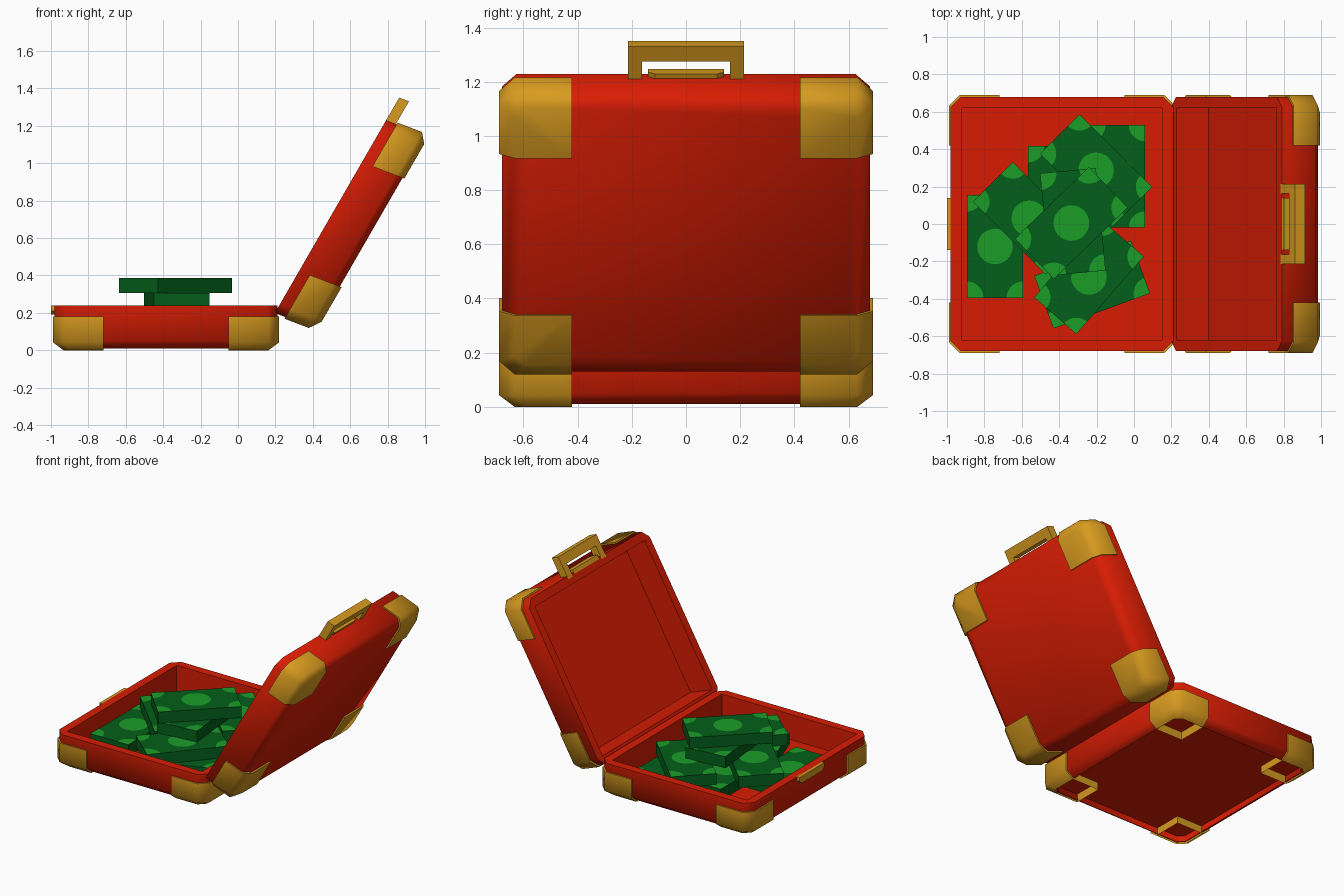
import bpy, bmesh, math
from mathutils import Matrix, Vector

if "Cube" in bpy.data.objects:
    bpy.data.objects.remove(bpy.data.objects["Cube"])


def material(name, rgb):
    m = bpy.data.materials.new(name)
    m.diffuse_color = (*rgb, 1)
    m.use_nodes = True
    m.node_tree.nodes["Principled BSDF"].inputs["Base Color"].default_value = m.diffuse_color
    return m


RED = material("red leather", (0.69, 0.012, 0.001))
GOLD = material("brass", (0.69, 0.33, 0.014))
DARK = material("dark green", (0.001, 0.115, 0.011))
LIGHT = material("light green", (0.011, 0.34, 0.022))

# Case halves share local axes: x = distance from hinge, y = width, z = depth from rim
L, W = 1.19, 0.68
TRAY = Matrix(((-1, 0, 0, 0.21), (0, 1, 0, 0), (0, 0, -1, 0.24), (0, 0, 0, 1)))
u = Vector((0.5, 0, 0.866))
w = Vector((0.866, 0, -0.5)) + 0.16 * u
LID = Matrix(((u.x, 0, w.x, 0.197), (0, 1, 0, 0), (u.z, 0, w.z, 0.199), (0, 0, 0, 1)))


def finish(bm, name, mats, matrix=None, smooth=False):
    if matrix:
        bm.transform(matrix)
        bmesh.ops.recalc_face_normals(bm, faces=bm.faces)
    me = bpy.data.meshes.new(name)
    bm.to_mesh(me)
    bm.free()
    ob = bpy.data.objects.new(name, me)
    bpy.context.collection.objects.link(ob)
    for m in mats:
        me.materials.append(m)
    if smooth:
        bpy.ops.object.select_all(action='DESELECT')
        ob.select_set(True)
        bpy.context.view_layer.objects.active = ob
        bpy.ops.object.shade_smooth_by_angle(angle=math.radians(60))
    return ob


def outline(inset, depth, c):
    """Rectangle with chamfered corners."""
    x0, x1, y = inset, L - inset, W - inset
    return [(x1, y - c, depth), (x1 - c, y, depth), (x0 + c, y, depth), (x0, y - c, depth),
            (x0, c - y, depth), (x0 + c, -y, depth), (x1 - c, -y, depth), (x1, c - y, depth)]


def loft(rings):
    bm = bmesh.new()
    loops = [[bm.verts.new(p) for p in outline(*r)] for r in rings]
    for a, b in zip(loops, loops[1:]):
        for i in range(8):
            j = (i + 1) % 8
            bm.faces.new((a[i], a[j], b[j], b[i]))
    bm.faces.new(loops[0])
    bm.faces.new(loops[-1])
    bmesh.ops.remove_doubles(bm, verts=bm.verts, dist=0.0005)
    bmesh.ops.recalc_face_normals(bm, faces=bm.faces)
    return bm


def shell(name, matrix, recessed):
    rings = [(0.06, 0.18, 0), (0.06, 0, 0), (0, 0, 0.055), (0, 0.19, 0.055), (0.052, 0.23, 0.04)]
    if recessed:  # hollow underside
        rings += [(0.058, 0.23, 0.04), (0.058, 0.188, 0.04)]
    finish(loft(rings), name, [RED], matrix, True)


def guard(name, matrix, sx, sy, framed):
    bm = loft([(0.03, 0.182, 0.05), (0.03, 0.06, 0.05), (-0.01, 0.06, 0.058),
               (-0.01, 0.197, 0.058), (0.047, 0.24, 0.042)])
    # keep only one corner of the cup
    for co, no in (((L / 2 + sx * (L / 2 - 0.26), 0, 0), (-sx, 0, 0)),
                   ((0, sy * 0.42, 0), (0, -sy, 0))):
        cut = bmesh.ops.bisect_plane(bm, geom=bm.verts[:] + bm.edges[:] + bm.faces[:],
                                     plane_co=co, plane_no=no, clear_outer=True)
        edges = [e for e in cut['geom_cut'] if isinstance(e, bmesh.types.BMEdge)]
        bmesh.ops.contextual_create(bm, geom=edges)
    bmesh.ops.recalc_face_normals(bm, faces=bm.faces)
    if framed:
        # open window under the feet, showing the hollow underside
        for f in [f for f in bm.faces if f.calc_center_median().z > 0.239]:
            bmesh.ops.inset_region(bm, faces=[f], thickness=0.012)
            for v in f.verts:
                v.co.z = 0.186
    finish(bm, name, [GOLD], matrix, True)


def prism(name, pts, offset, matrix, mat):
    bm = bmesh.new()
    f = bm.faces.new([bm.verts.new(p) for p in pts])
    r = bmesh.ops.extrude_face_region(bm, geom=[f], use_keep_orig=True)
    for v in r['geom']:
        if isinstance(v, bmesh.types.BMVert):
            v.co += Vector(offset)
    finish(bm, name, [mat], matrix)


# Case halves, corner guards and latches
for part, matrix in (("tray", TRAY), ("lid", LID)):
    shell(part + "_shell", matrix, part == "tray")
    for sx, end in ((-1, "hinge"), (1, "opening")):
        for sy, side in ((-1, "front"), (1, "back")):
            guard(f"{part}_guard_{end}_{side}", matrix, sx, sy, part == "tray")
    latch = [(-.14, 0), (.14, 0), (.14, .03), (.115, .05), (-.115, .05), (-.14, .03)]
    prism(part + "_latch", [(1.18, y, b) for y, b in latch], (0.03, 0, 0), matrix, GOLD)

# Handle on the lid
half = [(.215, 1.17), (.215, 1.33), (.163, 1.17), (.163, 1.265)]
handle = [(-half[0][0], half[0][1]), (-half[1][0], half[1][1]), half[1], half[0],
          half[2], half[3], (-half[3][0], half[3][1]), (-half[2][0], half[2][1])]
prism("handle", [(a, y, 0) for y, a in handle], (0, 0, 0.055), LID, GOLD)


# Money bundles with printed centre discs and corner quarters
def bundle(name, x, y, angle, level):
    l, d, h = 0.275, 0.15, 0.08
    bm = bmesh.new()
    bmesh.ops.create_cube(bm, size=1, matrix=Matrix.Diagonal((2 * l, 2 * d, h, 1)))
    for side in (-1, 1):
        z = side * (h / 2 + 0.002)
        shapes = [[(0.095 * math.cos(t), 0.095 * math.sin(t))
                   for t in (math.tau * i / 32 for i in range(32))]]
        quarter = [(l, d)] + [(l - 0.088 * math.cos(t), d - 0.088 * math.sin(t))
                              for t in (math.pi / 2 * i / 8 for i in range(9))]
        for sx in (-1, 1):
            for sy in (-1, 1):
                shapes.append([(sx * px, sy * py) for px, py in quarter])
        for s in shapes:
            f = bm.faces.new([bm.verts.new((px, py, z)) for px, py in s])
            f.material_index = 1
            f.normal_update()
            if f.normal.z * side < 0:
                f.normal_flip()
    bm.transform(Matrix.Translation((x, y, 0.105 + 0.08 * level))
                 @ Matrix.Rotation(math.radians(angle), 4, 'Z'))
    finish(bm, name, [DARK, LIGHT])


for i, b in enumerate([(-.743, -.12, 90, 0), (-.09, .255, 90, 0), (-.417, .142, 90, 0),
                       (-.224, -.324, 20, 0), (-.56, .03, -45, 1), (-.203, .287, -45, 1),
                       (-.241, -.283, 49, 1), (-.327, .011, -84.5, 2), (-.335, .005, 44, 3)]):
    bundle(f"money_bundle_{i + 1}", *b)
